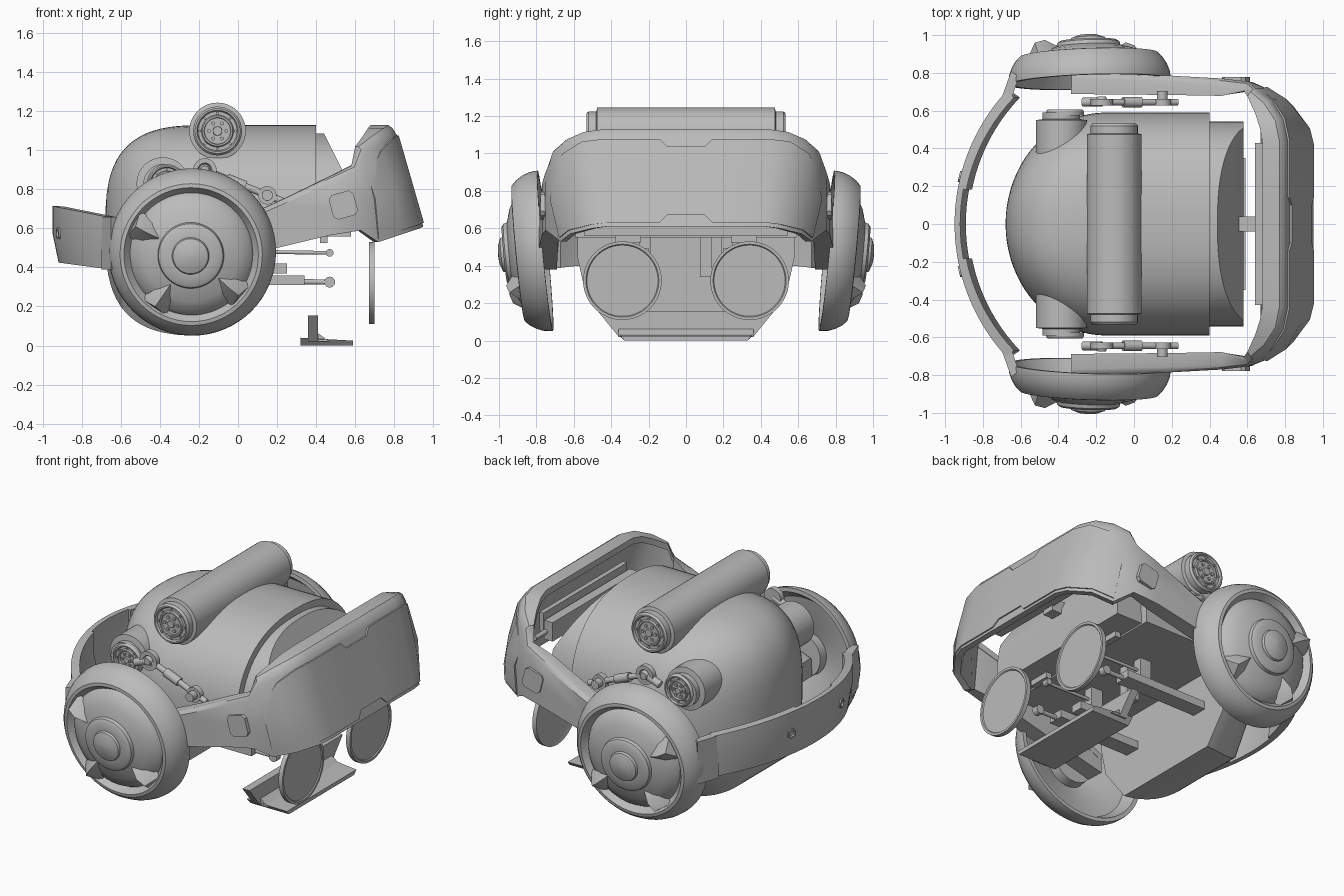
import bpy, bmesh
from math import sin, cos, pi, radians, sqrt
from mathutils import Vector as V

if "Cube" in bpy.data.objects:
    bpy.data.objects.remove(bpy.data.objects["Cube"])

grey = bpy.data.materials.new("plain grey")
grey.use_nodes = True
grey.diffuse_color = (0.5, 0.5, 0.5, 1)
grey.node_tree.nodes["Principled BSDF"].inputs["Base Color"].default_value = (0.5, 0.5, 0.5, 1)
parts = []


def finish(name, bm):
    bmesh.ops.recalc_face_normals(bm, faces=bm.faces[:])
    me = bpy.data.meshes.new(name)
    bm.to_mesh(me)
    bm.free()
    ob = bpy.data.objects.new(name, me)
    me.materials.append(grey)
    bpy.context.collection.objects.link(ob)
    parts.append(ob)


def loft(name, rings, cuts=()):
    """Skin closed rings, cap both ends, then slice by planes (point, normal)."""
    bm = bmesh.new()
    rows = [[bm.verts.new(p) for p in ring] for ring in rings]
    n = len(rows[0])
    for a, b in zip(rows, rows[1:]):
        for i in range(n):
            bm.faces.new((a[i], a[(i + 1) % n], b[(i + 1) % n], b[i]))
    bm.faces.new(rows[0])
    bm.faces.new(rows[-1])
    for co, no in cuts:
        geom = bm.verts[:] + bm.edges[:] + bm.faces[:]
        bmesh.ops.bisect_plane(bm, geom=geom, plane_co=co, plane_no=no, clear_outer=True)
        bmesh.ops.holes_fill(bm, edges=[e for e in bm.edges if e.is_boundary])
    finish(name, bm)


def hull(name, pts):
    bm = bmesh.new()
    for p in pts:
        bm.verts.new(p)
    bmesh.ops.convex_hull(bm, input=bm.verts[:])
    finish(name, bm)


def box(name, lo, hi):
    hull(name, [(x, y, z) for x in (lo[0], hi[0]) for y in (lo[1], hi[1]) for z in (lo[2], hi[2])])


def lathe(name, profile, origin, axis, n=48):
    """Turn a profile of (radius, distance along axis)."""
    a = V(axis).normalized()
    u = a.orthogonal().normalized()
    w = a.cross(u)
    loft(name, [[V(origin) + a * t + (u * cos(k * 2 * pi / n) + w * sin(k * 2 * pi / n)) * max(r, 0.0008)
                 for k in range(n)] for r, t in profile])


def rod(name, p, q, r, n=16):
    d = V(q) - V(p)
    lathe(name, [(r, 0), (r, d.length)], p, d, n)


# Head shell: domed top, chamfered jaw, rounded back
def section(x, sy, sz):
    e = 2 / 2.4
    pts = []
    for k in range(33):
        c, h = cos(pi * k / 32), abs(sin(pi * k / 32))
        pts.append((0.59 * abs(c) ** e * (1 if c > 0 else -1), 0.53 * h ** e))
    pts += [(-0.59, -0.15), (-0.55, -0.33), (-0.38, -0.55), (0.38, -0.55), (0.55, -0.33), (0.59, -0.15)]
    return [V((x, y * sy, 0.6 + z * sz)) for y, z in pts]


rings = []
for k in range(21):
    u = max(cos(pi / 2 * k / 20), 0)
    rings.append(section(-0.15 - 0.53 * u, max(sqrt(1 - u * u), 0.004), max((1 - u ** 3) ** (1 / 3), 0.004)))
rings.append(section(0.40, 1, 1))
back_wall, ceiling = V((-0.24, 0, 0)), V((0, 0, 0.55))
loft("head_back", rings, [(back_wall, V((1, 0, 0)))])
loft("head_front", rings, [(back_wall, V((-1, 0, 0))), (ceiling, V((0, 0, -1)))])
loft("face_plate", [section(0.36, 0.92, 0.92), section(0.58, 0.92, 0.92)],
     [(V((0.44, 0, 1.09)), V((0.28, 0, 0.14))), (V((0, 0, 0.56)), V((0, 0, -1)))])


# Decorated round end caps, used on the tube and the side bosses
def end_cap(name, x, y, z, r, s):
    lathe(name, [(r, -0.02), (r, 0), (r * 0.92, 0.012), (r * 0.85, 0.012), (r * 0.8, 0), (r * 0.66, 0),
                 (r * 0.62, 0.01), (r * 0.55, 0.01), (r * 0.52, -0.005), (r * 0.2, -0.005),
                 (r * 0.18, 0.01), (0, 0.01)], (x, y, z), (0, s, 0))
    for ring, size, count in ((0.73, 0.06, 8), (0.36, 0.08, 6)):
        for k in range(count):
            a = 2 * pi * k / count
            p = V((x + r * ring * cos(a), y - s * 0.01, z + r * ring * sin(a)))
            rod(name + "_bolt", p, p + V((0, s * 0.018, 0)), r * size, 8)


lathe("top_tube", [(0.125, -0.52), (0.125, -0.48), (0.145, -0.475), (0.145, 0.475), (0.125, 0.48),
                   (0.125, 0.52)], (-0.105, 0, 1.10), (0, 1, 0))

for s in (1, -1):
    side = "left" if s > 0 else "right"
    end_cap(side + "_tube_cap", -0.105, s * 0.52, 1.10, 0.125, s)

    # Side boss growing out of the shell
    lathe(side + "_boss", [(0.135, 0.3), (0.135, 0.55), (0.1, 0.555), (0.1, 0.59)], (-0.385, 0, 0.83), (0, s, 0))
    end_cap(side + "_boss_cap", -0.365, s * 0.595, 0.83, 0.1, s)

    # Linkage between boss and side band
    y = s * 0.645
    a, b = V((-0.17, y, 0.9)), V((0.15, y, 0.77))
    rod(side + "_link_rod", a, b, 0.018)
    rod(side + "_link_sleeve", a.lerp(b, 0.35), a.lerp(b, 0.65), 0.028)
    rod(side + "_link_tail", V((-0.27, y, 0.86)), a, 0.024)
    rod(side + "_link_tip", b, V((0.23, y, 0.74)), 0.018)
    for p, r in ((a, 0.06), (b, 0.047)):
        lathe(side + "_link_eye", [(r * 0.4, -0.018), (r, -0.018), (r, 0.018), (r * 0.6, 0.018), (r * 0.5, 0.008),
                                   (r * 0.35, 0.03), (0, 0.03)], p, (0, s, 0), 24)
    rod(side + "_link_pin", b, b + V((0, s * 0.06, 0)), 0.028)

    # Ear wheel: hollow tilted bowl with hub and three fins
    o = V((-0.235, s * 0.752, 0.48))
    ax = V((-0.035, s * cos(0.095), -sin(0.095))).normalized()
    up = V((0, s * sin(0.095), cos(0.095)))
    along = V((1, s * 0.035, 0))
    lathe(side + "_ear_wheel", [(0, 0.08), (0.13, 0.08), (0.13, 0.14), (0.28, 0.09), (0.36, 0.07), (0.405, 0),
                                (0.43, 0), (0.43, 0.015), (0.425, 0.05), (0.412, 0.085), (0.39, 0.12),
                                (0.365, 0.145), (0.345, 0.148), (0.315, 0.11), (0.3, 0.135), (0.24, 0.17),
                                (0.17, 0.19), (0.165, 0.21), (0.15, 0.22), (0.095, 0.222), (0.09, 0.235),
                                (0.05, 0.25), (0, 0.255)], o, ax, 64)
    for deg in (152, 235, 320):
        t = radians(deg)
        out, tan = along * cos(t) + up * sin(t), up * cos(t) - along * sin(t)
        hull(side + "_ear_fin", [o + out * r + tan * w + ax * h for r, w, h in (
            (0.18, 0, 0.185), (0.25, 0.075, 0.13), (0.25, -0.075, 0.13), (0.335, 0.07, 0.12),
            (0.335, -0.07, 0.12), (0.32, 0, 0.205), (0.26, 0, 0.22))])

    # Square button on the side band
    c, ux, uz = V((0.54, s * 0.758, 0.72)), V((cos(0.27), 0, sin(0.27))), V((-sin(0.27), 0, cos(0.27)))
    hull(side + "_button", [c + ux * i * 0.065 * p + uz * j * 0.065 * q + V((0, s * h, 0))
                            for i in (1, -1) for j in (1, -1) for p, q in ((1, 0.7), (0.7, 1)) for h in (-0.02, 0.02)])

    # Eye disc, pushrods and their mounts
    lathe(side + "_eye_disc", [(0.19, -0.008), (0.21, -0.014), (0.21, 0.014), (0.195, 0.014), (0.19, 0.008)],
          (0.685, s * 0.34, 0.32), (1, 0, 0), 64)
    box(side + "_eye_tab", (0.42, s * 0.31 - 0.07, 0.525), (0.46, s * 0.31 + 0.07, 0.57))
    for name, dy, z, r in (("upper", 0.22, 0.48, 0.01), ("lower", 0.3, 0.33, 0.014)):
        p, q = V((0.12, s * dy, z)), V((0.47, s * dy, z - 0.005))
        rod(side + "_" + name + "_pushrod", p, q, r, 12)
        rod(side + "_" + name + "_rod_end", q - V((0, 0.02, 0)), q + V((0, 0.02, 0)), r * 2, 16)
    box(side + "_servo", (-0.24, s * 0.3 - 0.05, 0.31), (0.34, s * 0.3 + 0.05, 0.36))
    box(side + "_mount", (0.05, s * 0.22 - 0.04, 0.37), (0.25, s * 0.22 + 0.04, 0.42))
    box(side + "_mount_post", (0.08, s * 0.22 - 0.03, 0.4), (0.16, s * 0.22 + 0.03, 0.56))

box("centre_bracket", (0.08, 0.075, 0.34), (0.17, 0.14, 0.56))

# Visor band: stations of top xyz, bottom xyz, wall thickness, lip depth, bulge
half = [((-0.33, 0.80, 0.50), (-0.33, 0.80, 0.38), 0.11, 0.112, 0),
        ((0.2, 0.785, 0.735), (0.2, 0.785, 0.5), 0.1, 0.102, 0),
        ((0.47, 0.77, 0.865), (0.47, 0.77, 0.565), 0.09, 0.092, 0),
        ((0.6, 0.755, 0.925), (0.63, 0.75, 0.59), 0.05, 0.055, 0),
        ((0.635, 0.725, 1.02), (0.72, 0.67, 0.53), 0.04, 0.06, 0.03),
        ((0.71, 0.66, 1.075), (0.84, 0.62, 0.57), 0.04, 0.1, 0.025),
        ((0.775, 0.56, 1.115), (0.93, 0.5, 0.6), 0.04, 0.12, 0.01), ((0.80, 0.44, 1.13), (0.95, 0.42, 0.61), 0.04, 0.12, 0),
        ((0.80, 0.14, 1.13), (0.95, 0.14, 0.61), 0.04, 0.12, 0), ((0.80, 0.1, 1.13), (0.95, 0.1, 0.61), 0.04, 0.12, 0)]
flip = V((1, -1, 1))
band = [(V(t), V(b), w, l, g) for t, b, w, l, g in half]
band += [(t * flip, b * flip, w, l, g) for t, b, w, l, g in reversed(band)]
mids = [(t + b) / 2 for t, b, w, l, g in band]
rings, panel = [], []
for i, (t, b, w, l, g) in enumerate(band):
    d = mids[min(i + 1, len(band) - 1)] - mids[max(i - 1, 0)]
    n = V((d.y, -d.x, 0)).normalized()
    soft, drop = n * min(w, 0.03), V((0, 0, -0.04))
    belly = t.lerp(b, 0.55) - n * g
    rings.append([b, belly, t.lerp(b, 0.1), t.lerp(b, 0.03) + soft * 0.4, t + soft, t + n * l, t + n * l + drop,
                  t + n * w + drop, b + n * w])
    k = min(i, len(band) - 1 - i)
    if k > 3:
        hi = {4: 0.32, 5: 0.15, 9: 0.18}.get(k, 0.1)
        p, q = t.lerp(b, hi), t.lerp(b, 0.88 if k == 9 else 0.96)
        panel.append([p - n * 0.009, belly - n * 0.009, q - n * 0.009, q + n * 0.01, belly + n * 0.01, p + n * 0.01])
loft("visor_band", rings)
loft("visor_front_panel", panel)

# Electronics behind the visor
box("visor_board", (0.64, -0.43, 0.81), (0.70, 0.43, 0.93))
box("visor_board_rail", (0.71, -0.42, 0.85), (0.74, 0.42, 0.97))
rod("visor_crossbar", (0.69, -0.54, 0.86), (0.69, 0.54, 0.86), 0.015)
box("visor_bridge", (0.55, -0.04, 0.78), (0.65, 0.04, 0.86))


# Rear band: curved strip in three pieces, tilted in side view
def strip(name, y0, y1, thick):
    rows = []
    for k in range(13):
        y = y0 + (y1 - y0) * k / 12
        x = 0.09 - sqrt(1.04 ** 2 - y * y)
        f = (x + 0.95) / 0.3
        inner = V((thick, -thick * y / 1.04, 0))
        lo, mid, hi = V((x + 0.03, y, 0.425 - 0.04 * f)), V((x, y, 0.57)), V((x, y, 0.715 - 0.06 * f))
        rows.append([lo, mid, hi, hi + inner, mid + inner, lo + inner])
    loft(name, rows)


strip("rear_band_centre", -0.19, 0.19, 0.03)
for s, side in ((1, "left"), (-1, "right")):
    strip(side + "_rear_band", s * 0.19, s * 0.7, 0.045)
    hull(side + "_rear_band_tab", [(x, s * y, z) for x, y in ((-0.7, 0.67), (-0.65, 0.66), (-0.65, 0.81), (-0.61, 0.78))
                                   for z in (0.39, 0.66)])
    lathe(side + "_rear_socket", [(0.02, -0.01), (0.03, -0.01), (0.03, 0.012), (0.02, 0.012), (0.018, 0)],
          (-0.915, s * 0.25, 0.575), (-0.97, s * 0.24, 0), 20)

# Chin: flat plate with an upright flared wall
hull("chin_plate", [(x, s * y, z) for s in (1, -1) for x, y, z in (
    (0.32, 0.33, 0), (0.59, 0.33, 0), (0.32, 0.37, 0.04), (0.59, 0.35, 0.025))])
hull("chin_wall", [(x, s * y, z) for s in (1, -1) for x in (0.36, 0.41)
                   for y, z in ((0.36, 0.02), (0.47, 0.155))])
hull("chin_fillet", [(x, y, z) for y in (-0.36, 0.36) for x, z in ((0.4, 0.02), (0.4, 0.07), (0.47, 0.02))])

bpy.ops.object.select_all(action="DESELECT")
for ob in parts:
    ob.select_set(True)
bpy.context.view_layer.objects.active = parts[0]
bpy.ops.object.shade_smooth_by_angle(angle=radians(32))
